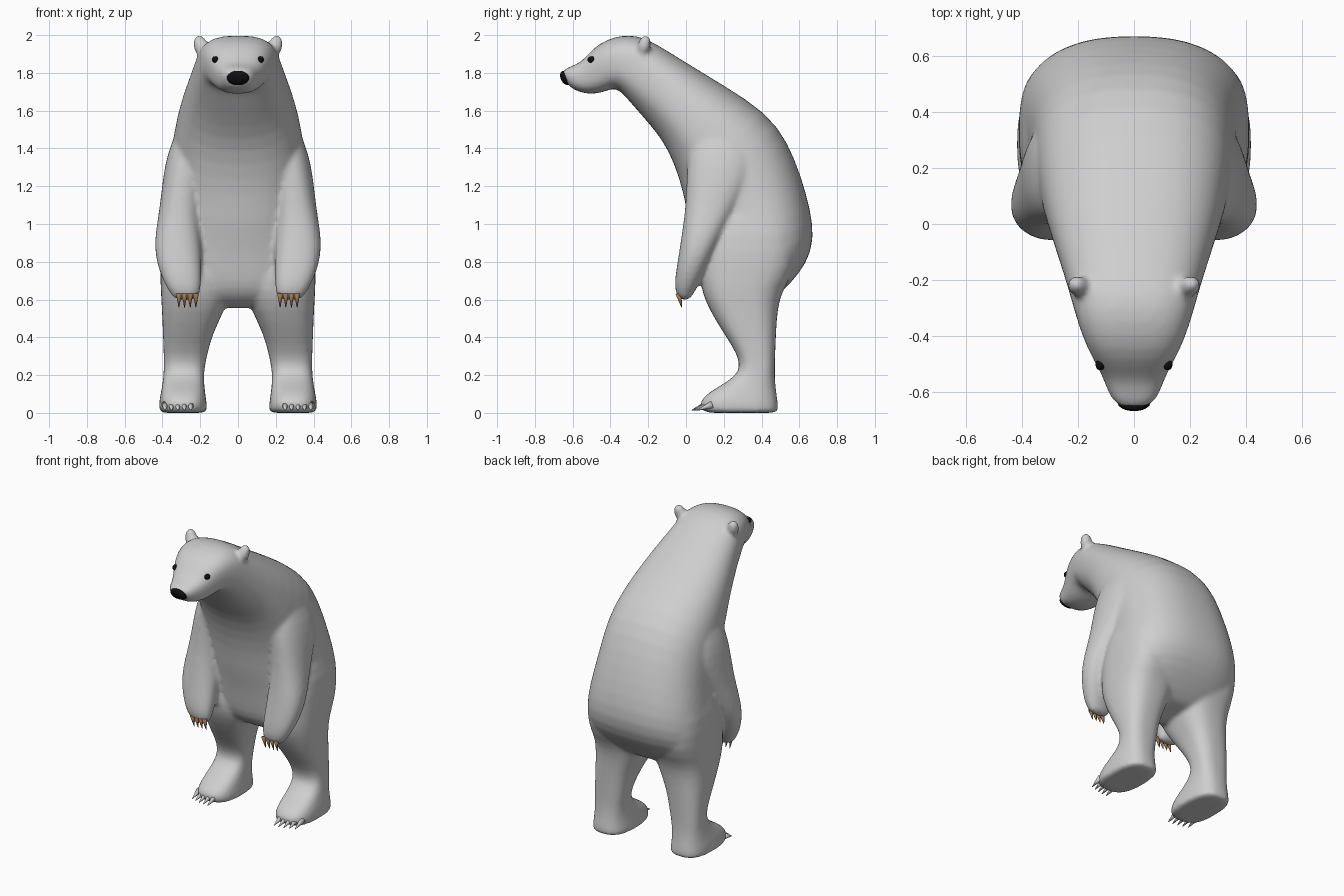
import bpy
import bmesh
from math import cos, sin, pi, copysign
from mathutils import Vector, Matrix

default_cube = bpy.data.objects.get("Cube")
if default_cube:
    bpy.data.objects.remove(default_cube, do_unlink=True)


def make_material(name, colour):
    mat = bpy.data.materials.new(name)
    mat.use_nodes = True
    mat.diffuse_color = (*colour, 1)
    mat.node_tree.nodes["Principled BSDF"].inputs["Base Color"].default_value = (*colour, 1)
    return mat


fur = make_material("grey fur", (0.62, 0.62, 0.62))
black = make_material("black", (0.005, 0.005, 0.005))
brown = make_material("brown claw", (0.32, 0.18, 0.08))


def make_object(name, bm, mat):
    bmesh.ops.recalc_face_normals(bm, faces=bm.faces)
    for face in bm.faces:
        face.smooth = True
    mesh = bpy.data.meshes.new(name)
    bm.to_mesh(mesh)
    bm.free()
    mesh.materials.append(mat)
    obj = bpy.data.objects.new(name, mesh)
    bpy.context.collection.objects.link(obj)
    return obj


def power(value, exponent):
    return copysign(abs(value) ** exponent, value)


def loft(bm, sections, segments=32):
    """Skin rounded-box rings: centre, side axis, depth axis, squareness."""
    # A smaller ring in each end keeps the caps flat
    caps = [(c, u * 0.6, v * 0.6, n) for c, u, v, n in (sections[0], sections[-1])]
    rings = []
    for c, u, v, n in [caps[0], *sections, caps[1]]:
        ring = []
        for i in range(segments):
            angle = 2 * pi * i / segments
            point = c + u * power(cos(angle), 2 / n) + v * power(sin(angle), 2 / n)
            ring.append(bm.verts.new(point))
        rings.append(ring)
    for a, b in zip(rings, rings[1:]):
        for i in range(segments):
            j = (i + 1) % segments
            bm.faces.new((a[i], a[j], b[j], b[i]))
    bm.faces.new(rings[0])
    bm.faces.new(rings[-1])


def limb(bm, rows, side, squareness):
    """Loft level rings given as height, front, back, inner and outer limits."""
    sections = []
    for z, front, back, inner, outer in rows:
        centre = Vector((side * (inner + outer) / 2, (front + back) / 2, z))
        sections.append((centre, Vector(((outer - inner) / 2, 0, 0)),
                         Vector((0, (back - front) / 2, 0)), squareness))
    loft(bm, sections)


def ellipsoid(bm, centre, radii, rotation=None):
    matrix = Matrix.Translation(centre) @ (rotation or Matrix()) @ Matrix.Diagonal((*radii, 1))
    bmesh.ops.create_uvsphere(bm, u_segments=20, v_segments=12, radius=1, matrix=matrix)


def claw(bm, base, tip, radius):
    base, tip = Vector(base), Vector(tip)
    direction = tip - base
    matrix = (Matrix.Translation((base + tip) / 2)
              @ direction.to_track_quat('Z', 'Y').to_matrix().to_4x4())
    bmesh.ops.create_cone(bm, cap_ends=True, segments=10, radius1=radius,
                          radius2=radius * 0.1, depth=direction.length, matrix=matrix)


# Muzzle to rump: upper y and z, lower y and z, half width
head_rows = [
    (-.66, 1.805, -.62, 1.73, .062),
    (-.63, 1.83, -.585, 1.705, .09),
    (-.56, 1.85, -.52, 1.685, .112),
    (-.515, 1.905, -.44, 1.695, .145),
    (-.45, 1.965, -.40, 1.715, .174),
    (-.35, 2.0, -.36, 1.72, .2),
    (-.25, 2.0, -.30, 1.65, .222),
]
torso_rows = [
    (-.15, 1.95, -.23, 1.57, .247),
    (0, 1.855, -.13, 1.455, .287),
    (.2, 1.735, -.06, 1.32, .328),
    (.43, 1.59, -.01, 1.15, .355),
    (.54, 1.435, .01, 1.02, .362),
    (.61, 1.255, .035, .92, .375),
    (.66, 1.08, .055, .83, .4),
    (.682, .92, .07, .74, .412),
    (.64, .79, .09, .65, .408),
    (.55, .68, .14, .59, .37),
    (.45, .585, .22, .55, .25),
]

# Limbs from top to bottom: height, front, back, inner, outer
arm_rows = [
    (1.6, .1, .24, .16, .25),
    (1.5, .04, .32, .14, .325),
    (1.37, .01, .37, .15, .375),
    (1.25, .003, .36, .18, .397),
    (1.1, -.002, .277, .2, .413),
    (.98, -.017, .212, .2, .433),
    (.88, -.032, .165, .195, .444),
    (.78, -.048, .12, .193, .428),
    (.7, -.06, .08, .193, .397),
    (.64, -.058, .045, .2, .365),
    (.6, -.035, .02, .213, .335),
]
leg_rows = [
    (1.12, .2, .5, .2, .36),
    (.95, .1, .59, .11, .41),
    (.75, .07, .58, .05, .412),
    (.65, .08, .51, .04, .41),
    (.55, .12, .484, .067, .403),
    (.42, .2, .477, .135, .398),
    (.3, .28, .472, .165, .393),
    (.22, .288, .47, .18, .393),
    (.165, .22, .472, .18, .398),
    (.11, .12, .478, .174, .408),
    (.06, .068, .486, .167, .418),
    (.02, .08, .49, .162, .418),
    (0, .1, .488, .168, .415),
]

# Body, limbs and ears fused into one skin
bm = bmesh.new()
trunk = []
for rows, squareness in ((head_rows, 2.7), (torso_rows, 2.4)):
    for top_y, top_z, low_y, low_z, width in rows:
        upper, lower = Vector((0, top_y, top_z)), Vector((0, low_y, low_z))
        trunk.append(((upper + lower) / 2, Vector((width, 0, 0)),
                      (upper - lower) / 2, squareness))
loft(bm, trunk)
for side in (-1, 1):
    limb(bm, arm_rows, side, 2.3)
    limb(bm, leg_rows, side, 2.7)
    ellipsoid(bm, (side * .197, -.222, 1.943), (.041, .036, .062),
              Matrix.Rotation(side * .3, 4, 'Y') @ Matrix.Rotation(-.25, 4, 'X'))
body = make_object("body", bm, fur)
subdivision = body.modifiers.new("rounding", 'SUBSURF')
subdivision.levels = subdivision.render_levels = 1
remesh = body.modifiers.new("fuse", 'REMESH')
remesh.mode = 'VOXEL'
remesh.voxel_size = .012
remesh.use_smooth_shade = True
smoothing = body.modifiers.new("blend", 'SMOOTH')
smoothing.factor = .5
smoothing.iterations = 12

# Nose, tilted to follow the sloping muzzle tip
bm = bmesh.new()
ellipsoid(bm, (0, -.636, 1.773), (.059, .027, .041), Matrix.Rotation(.5, 4, 'X'))
make_object("nose", bm, black)

# Eyes and claws
for side, label in ((1, "left"), (-1, "right")):
    bm = bmesh.new()
    ellipsoid(bm, (side * .12, -.501, 1.87), (.017, .02, .018))
    make_object(label + "_eye", bm, black)

    bm = bmesh.new()
    for i in range(4):
        x = side * (.223 + i * .03)
        claw(bm, (x, -.04, .633), (x, -.022, .557), .016)
    make_object(label + "_hand_claws", bm, brown)

    bm = bmesh.new()
    for i in range(5):
        x = side * (.25 + i * .034)
        setback = .03 * (i / 4) ** 2
        claw(bm, (x, .11 + setback, .044), (x, .03 + setback, .014), .02)
    make_object(label + "_foot_claws", bm, fur)
